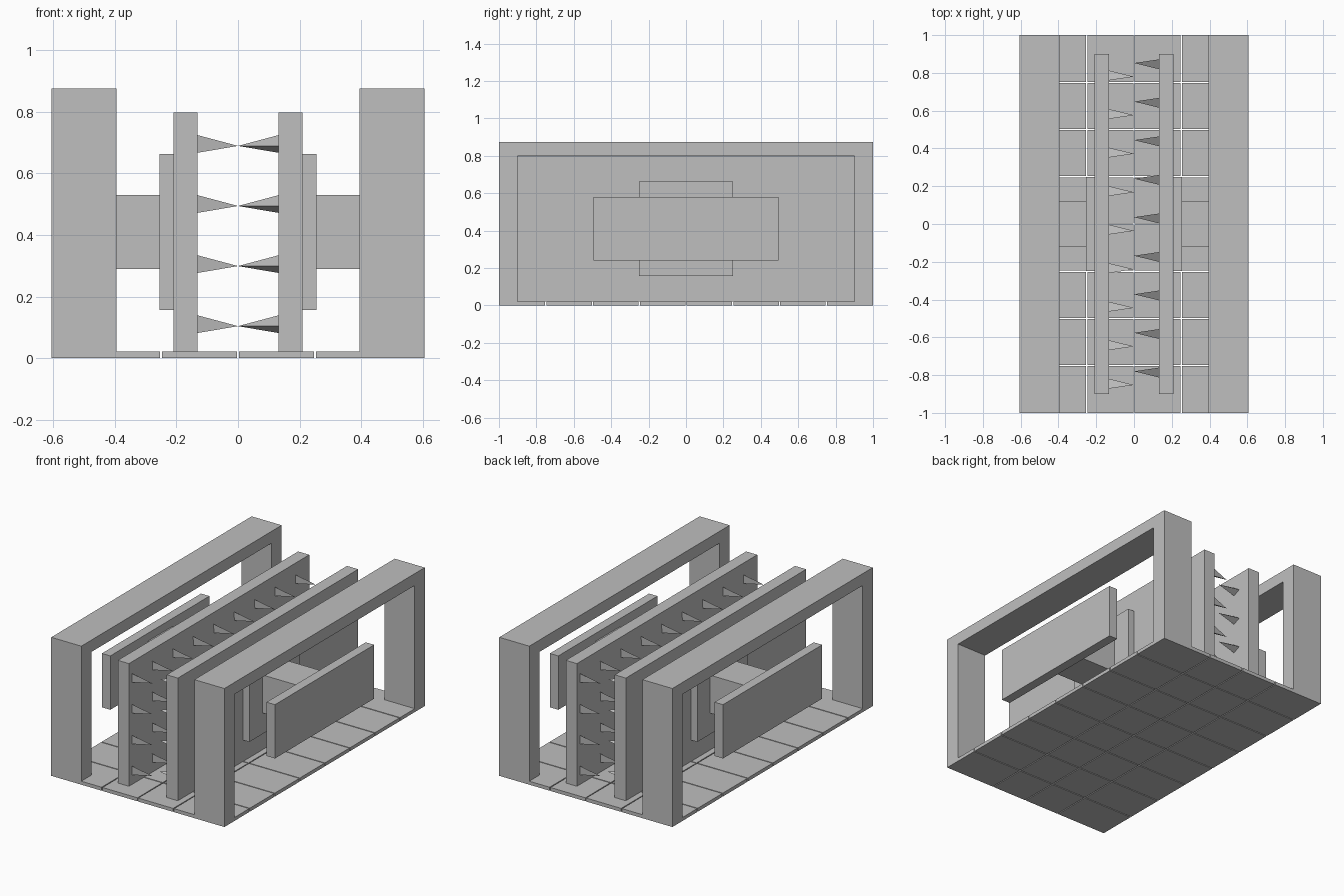
import bpy
import bmesh
from mathutils import Vector

old = bpy.data.objects.get("Cube")
if old:
    bpy.data.objects.remove(old, do_unlink=True)

grey = bpy.data.materials.new("plain grey")
grey.use_nodes = True
colour = (0.52, 0.52, 0.52, 1)
grey.diffuse_color = colour
grey.node_tree.nodes["Principled BSDF"].inputs["Base Color"].default_value = colour


def finish(name, bm):
    bmesh.ops.recalc_face_normals(bm, faces=bm.faces)
    mesh = bpy.data.meshes.new(name)
    bm.to_mesh(mesh)
    bm.free()
    mesh.materials.append(grey)
    obj = bpy.data.objects.new(name, mesh)
    bpy.context.collection.objects.link(obj)
    return obj


def add_box(bm, x, y, z):
    lo, hi = Vector((x[0], y[0], z[0])), Vector((x[1], y[1], z[1]))
    verts = bmesh.ops.create_cube(bm, size=1)["verts"]
    for v in verts:
        v.co = (lo + hi) / 2 + v.co * (hi - lo)


def box(name, x, y, z):
    bm = bmesh.new()
    add_box(bm, x, y, z)
    return finish(name, bm)


# Floor of separate tiles with narrow gaps
GAP = 0.003
columns = [-0.605, -0.25, 0, 0.25, 0.605]
rows = [-1 + i * 0.25 for i in range(9)]
bm = bmesh.new()
for x0, x1 in zip(columns, columns[1:]):
    for y0, y1 in zip(rows, rows[1:]):
        add_box(bm,
                (x0 + GAP * (x0 > columns[0]), x1 - GAP * (x1 < columns[-1])),
                (y0 + GAP * (y0 > -1), y1 - GAP * (y1 < 1)),
                (0, 0.022))
finish("floor_tiles", bm)


def arch(name, side):
    """Gate-shaped outer frame, extruded across x."""
    outline = [(-1, 0.003), (-1, 0.875), (1, 0.875), (1, 0.003),
               (0.9, 0.003), (0.9, 0.8), (-0.9, 0.8), (-0.9, 0.003)]
    bm = bmesh.new()
    face = bm.faces.new([bm.verts.new((side * 0.395, y, z)) for y, z in outline])
    ext = bmesh.ops.extrude_face_region(bm, geom=[face])["geom"]
    bmesh.ops.translate(bm, vec=(side * 0.21, 0, 0),
                        verts=[g for g in ext if isinstance(g, bmesh.types.BMVert)])
    return finish(name, bm)


def spikes(name, side):
    """Grid of three-sided spikes; the two sides are half-turns of each other."""
    section = [(-0.033, 0), (0.02, 0.036), (0.016, -0.023)]
    bm = bmesh.new()
    for i in range(9):
        for j in range(4):
            y, z = -0.78 + i * 0.204, 0.104 + j * 0.195
            base = [bm.verts.new((side * 0.135, side * (y + dy), z + dz))
                    for dy, dz in section]
            tip = bm.verts.new((0, side * y, z))
            bm.faces.new(base)
            for a, b in zip(base, base[1:] + base[:1]):
                bm.faces.new((a, b, tip))
    return finish(name, bm)


# Both halves of the crusher
for label, s in (("left", 1), ("right", -1)):
    arch(label + "_frame", s)
    box(label + "_spike_wall", sorted((s * 0.132, s * 0.21)), (-0.9, 0.9), (0.022, 0.797))
    spikes(label + "_spikes", s)
    box(label + "_backing_plate", sorted((s * 0.21, s * 0.254)), (-0.25, 0.25), (0.157, 0.663))
    box(label + "_push_arm", sorted((s * 0.254, s * 0.546)), (-0.118, 0.122), (0.29, 0.53))
    box(label + "_outer_plate", sorted((s * 0.546, s * 0.605)), (-0.495, 0.495), (0.24, 0.58))
